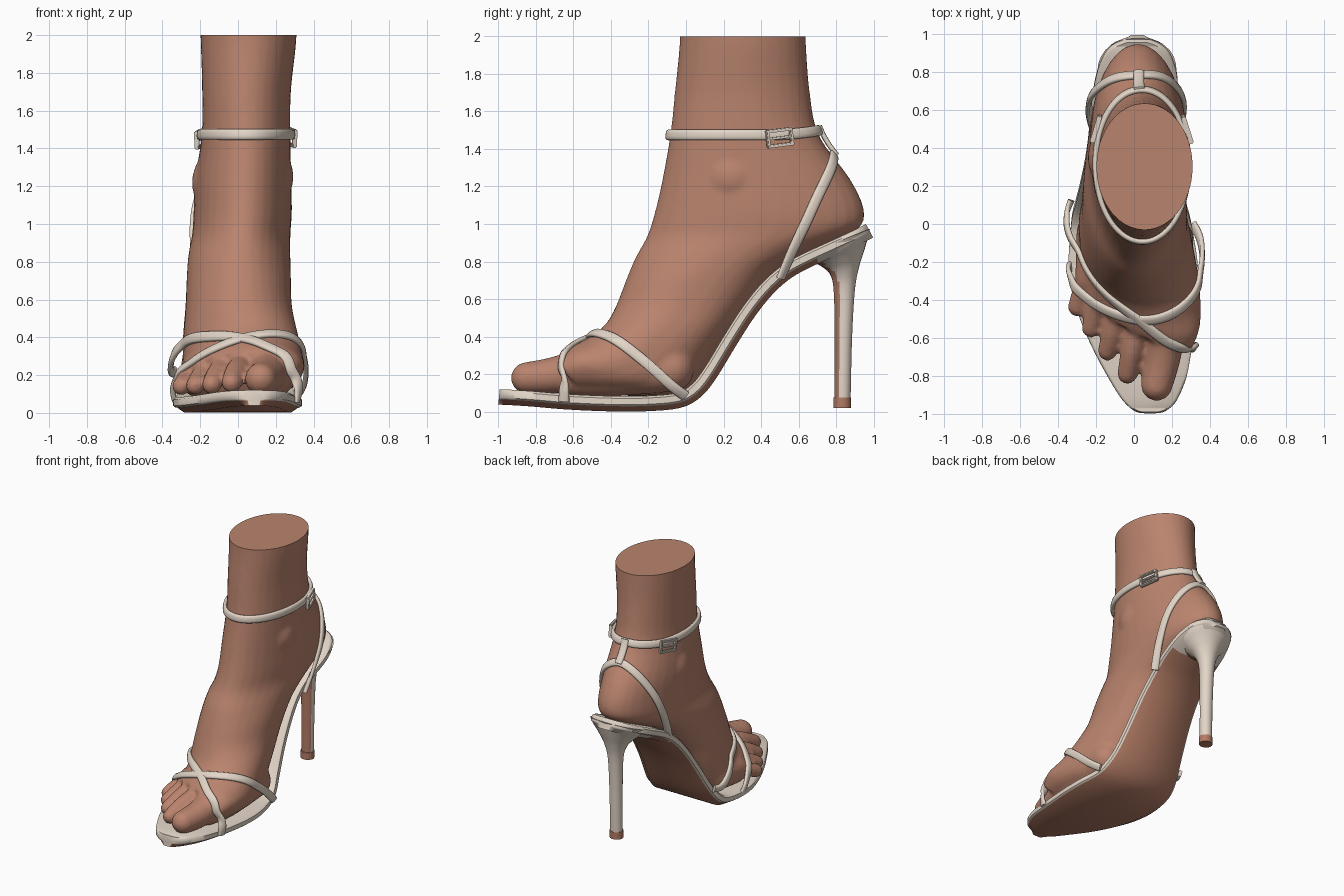
import bpy, bmesh, math
from mathutils import Vector, Matrix
from mathutils.bvhtree import BVHTree

if "Cube" in bpy.data.objects:
    bpy.data.objects.remove(bpy.data.objects["Cube"])


def material(name, rgb):
    m = bpy.data.materials.new(name)
    m.diffuse_color = (*rgb, 1)
    m.use_nodes = True
    m.node_tree.nodes["Principled BSDF"].inputs["Base Color"].default_value = m.diffuse_color
    return m


SKIN = material("skin", (0.49, 0.23, 0.155))
CREAM = material("cream_leather", (0.77, 0.67, 0.575))
TAN = material("tan_sole", (0.45, 0.2, 0.13))


def finish(name, bm, mats):
    bmesh.ops.recalc_face_normals(bm, faces=bm.faces)
    me = bpy.data.meshes.new(name)
    bm.to_mesh(me)
    bm.free()
    ob = bpy.data.objects.new(name, me)
    bpy.context.collection.objects.link(ob)
    for m in mats:
        me.materials.append(m)
    bpy.ops.object.select_all(action='DESELECT')
    ob.select_set(True)
    bpy.context.view_layer.objects.active = ob
    bpy.ops.object.shade_smooth_by_angle(angle=math.radians(50))
    return ob


def spline(rows, k, closed=False):
    """Catmull-Rom through rows of any length."""
    n, out = len(rows), []
    pick = (lambda i: rows[i % n]) if closed else (lambda i: rows[min(max(i, 0), n - 1)])
    for i in range(n if closed else n - 1):
        for j in range(k):
            t = j / k
            out.append([0.5 * (2 * b + (c - a) * t + (2 * a - 5 * b + 4 * c - d) * t * t
                               + (3 * b - a - 3 * c + d) * t ** 3)
                        for a, b, c, d in zip(pick(i - 1), pick(i), pick(i + 1), pick(i + 2))])
    return out if closed else out + [list(rows[-1])]


def loft(bm, rings, closed=False, dark=(), dark_end=9):
    """Skin rings together; segments listed in dark get material 1 up to y = dark_end."""
    vs = [[bm.verts.new(p) for p in r] for r in rings]
    n, m = len(vs), len(vs[0])
    for i in range(n if closed else n - 1):
        a, b = vs[i], vs[(i + 1) % n]
        for j in range(m):
            f = bm.faces.new((a[j], a[(j + 1) % m], b[(j + 1) % m], b[j]))
            f.material_index = 1 if j in dark and a[j].co.y < dark_end else 0
    if not closed:
        bm.faces.new(vs[0])
        bm.faces.new(vs[-1])


def oval(row, n=32):
    """Section from front/upper point A to back/lower point B."""
    ay, az, by, bz, xd, xp, hw, skew, e = row
    pts = []
    for i in range(n):
        c, s = math.cos(2 * math.pi * i / n), math.sin(2 * math.pi * i / n)
        if s < 0:
            c, s = math.copysign(abs(c) ** e, c), -abs(s) ** e
        x = (xd + xp) / 2 + (xd - xp) / 2 * s + hw * c
        u = (1 - s) / 2
        pts.append((x, ay + (by - ay) * u - skew * x, az + (bz - az) * u))
    return pts


# foot and lower leg: lofted sections from the cut leg to the ball
bm = bmesh.new()
leg = [
    (-.03, 2.1, .635, 2.1, .055, .055, .258, 0, 1),
    (-.035, 1.95, .64, 1.95, .055, .055, .252, 0, 1),
    (-.06, 1.7, .66, 1.7, .045, .045, .235, 0, 1),
    (-.085, 1.47, .71, 1.47, .045, .04, .235, 0, 1),
    (-.13, 1.22, .875, 1.24, .035, .02, .255, 0, 1),
    (-.17, 1.05, .95, 1.07, .03, .02, .26, 0, 1),
    (-.21, .93, .905, .965, .02, .015, .26, 0, .95),
    (-.27, .82, .67, .85, .015, 0, .27, 0, .9),
    (-.32, .7, .48, .75, .02, -.01, .275, 0, .8),
    (-.37, .57, .32, .56, .03, -.02, .28, 0, .75),
    (-.42, .47, .18, .355, .05, -.02, .3, .1, .7),
    (-.48, .405, .02, .12, .07, -.01, .315, .25, .7),
    (-.53, .365, -.2, .085, .07, -.01, .318, .4, .7),
    (-.58, .32, -.42, .09, .03, 0, .29, .5, .8)]
loft(bm, [oval(r) for r in spline(leg, 4)])

# toes and pads: overlapping balls along short paths (x, y, z, radius)
paths = [
    [(.17, -.5, .24, .115), (.15, -.7, .195, .098), (.12, -.85, .18, .084)],
    [(.03, -.5, .26, .065), (-.008, -.66, .22, .06), (-.035, -.79, .16, .055)],
    [(-.07, -.45, .25, .065), (-.11, -.57, .205, .058), (-.14, -.67, .15, .053)],
    [(-.16, -.38, .23, .065), (-.2, -.47, .185, .055), (-.227, -.55, .145, .051)],
    [(-.24, -.3, .2, .065), (-.28, -.38, .165, .054), (-.3, -.44, .14, .05)],
    [(.19, -.08, .23, .125), (.18, -.42, .2, .122), (.16, -.62, .185, .1)],
    [(-.18, -.05, .22, .125), (-.2, -.28, .19, .112)],
    [(.015, .6, .965, .145), (.02, .78, 1.055, .148)]]
balls = [p for t in paths for p in spline(t, 8)]
# ankle bones
balls += [(.095, .25, 1.25, .2), (-.045, .35, 1.22, .2)]
for x, y, z, r in balls:
    bmesh.ops.create_uvsphere(bm, u_segments=24, v_segments=14, radius=r,
                              matrix=Matrix.Translation((x, y, z)))
raw = finish("foot_raw", bm, [SKIN])
rm = raw.modifiers.new("blend", 'REMESH')
rm.mode, rm.voxel_size = 'VOXEL', .015
sm = raw.modifiers.new("soften", 'SMOOTH')
sm.factor, sm.iterations = .5, 8
bpy.context.view_layer.update()
blended = bpy.data.meshes.new_from_object(raw.evaluated_get(bpy.context.evaluated_depsgraph_get()))
bpy.data.objects.remove(raw)
bm = bmesh.new()
bm.from_mesh(blended)
bpy.data.meshes.remove(blended)
# flat cut across the leg
bmesh.ops.bisect_plane(bm, geom=bm.verts[:] + bm.edges[:] + bm.faces[:],
                       plane_co=(0, 0, 2), plane_no=(0, 0, 1), clear_outer=True)
bmesh.ops.edgeloop_fill(bm, edges=[e for e in bm.edges if e.is_boundary])
bmesh.ops.recalc_face_normals(bm, faces=bm.faces)
skin_tree = BVHTree.FromBMesh(bm)
finish("foot", bm, [SKIN])

# sole: welt edge in cream, underside in tan (y, top z, left x, right x)
sole = [
    (-.992, .12, .03, .14), (-.98, .119, -.005, .175), (-.95, .118, -.04, .21),
    (-.9, .115, -.08, .24), (-.8, .108, -.14, .278), (-.65, .095, -.22, .305),
    (-.5, .087, -.285, .325), (-.35, .083, -.33, .338), (-.2, .085, -.345, .335),
    (-.05, .1, -.335, .31), (.03, .145, -.325, .29), (.1, .235, -.305, .265),
    (.2, .4, -.28, .24), (.3, .555, -.26, .225), (.4, .68, -.245, .215),
    (.5, .77, -.235, .215), (.6, .83, -.225, .225), (.75, .9, -.205, .23),
    (.87, .955, -.165, .2), (.93, .985, -.115, .15), (.958, 1.0, -.05, .085)]
edge = [(.015, 0), (0, .012), (0, .045), (.012, .054), (.022, .056), (.06, .082)]
rows, rings = spline(sole, 4), []
for i, (y, z, xl, xr) in enumerate(rows):
    a, b = rows[max(i - 1, 0)], rows[min(i + 1, len(rows) - 1)]
    down = Vector((0, b[1] - a[1], a[0] - b[0])).normalized()
    hw, c = (xr - xl) / 2, Vector(((xl + xr) / 2, y, z))
    half = [(hw - min(q, .5 * hw), d) for q, d in edge]
    rings.append([c + Vector((w, 0, 0)) + down * d for w, d in half]
                 + [c + Vector((-w, 0, 0)) + down * d for w, d in reversed(half)])
bm = bmesh.new()
loft(bm, rings, dark=(3, 4, 5, 6, 7), dark_end=.68)
finish("sole", bm, [CREAM, TAN])

# stiletto heel flaring into the seat, tan on its front face
heel = [
    (.79, .07, .877, .07, .02, .02, .045, 0, 1), (.792, .4, .885, .4, .02, .02, .048, 0, 1),
    (.787, .64, .9, .65, .02, .02, .056, 0, 1), (.768, .73, .922, .77, .02, .02, .085, 0, 1),
    (.72, .775, .95, .86, .018, .02, .135, 0, 1), (.66, .8, .97, .93, .015, .02, .185, 0, .9),
    (.6, .82, .98, .975, .01, .02, .21, 0, .85)]
bm = bmesh.new()
loft(bm, [oval(r, 28) for r in spline(heel, 5)])
bmesh.ops.recalc_face_normals(bm, faces=bm.faces)
for f in bm.faces:
    c = f.calc_center_median()
    f.material_index = 1 if f.normal.y < -.5 or (c.y < .74 and f.normal.z < -.7) else 0
finish("heel", bm, [CREAM, TAN])
bm = bmesh.new()
loft(bm, [oval((.785, z, .88, z, .02, .02, .05, 0, 1), 28) for z in (.02, .075)])
finish("heel_tip", bm, [TAN])


def ribbon(name, pts, width=.056, thick=.026, closed=False, reach=.012, lift=.012):
    """Strap along the points, pulled onto the skin when nearer than reach."""
    path, normals = [], []
    for p in spline(pts, 8, closed):
        p = Vector(p)
        loc, no, _, _ = skin_tree.find_nearest(p)
        if (p - loc).dot(no) < reach:
            p = loc + no * lift
        path.append(p)
        normals.append(no)
    n = len(path)
    idx = (lambda i: i % n) if closed else (lambda i: min(max(i, 0), n - 1))
    for _ in range(3):
        path = [sum((path[idx(i + d)] for d in (-1, 0, 1)), Vector()) / 3 for i in range(n)]
    rings = []
    for i, p in enumerate(path):
        t = (path[idx(i + 1)] - path[idx(i - 1)]).normalized()
        no = sum((normals[idx(i + d)] for d in range(-4, 5)), Vector())
        no = (no - t * no.dot(t)).normalized()
        b = t.cross(no)
        rings.append([p + b * u * width / 2 + no * v * thick / 2 for u, v in
                      ((-1, -.5), (-1, .3), (-.8, .8), (-.3, 1), (.3, 1),
                       (.8, .8), (1, .3), (1, -.5), (.75, -1), (-.75, -1))])
    bm = bmesh.new()
    loft(bm, rings, closed)
    finish(name, bm, [CREAM])


# crossed toe straps
ribbon("toe_strap_front", [
    (.31, -.65, .05), (.32, -.65, .14), (.27, -.64, .25), (.17, -.6, .32), (.05, -.5, .365),
    (-.1, -.35, .385), (-.22, -.22, .385), (-.31, -.12, .35), (-.352, -.03, .28),
    (-.355, .06, .22), (-.33, .13, .22)])
ribbon("toe_strap_back", [
    (.31, 0, .08), (.35, -.08, .14), (.36, -.2, .25), (.325, -.33, .35), (.24, -.45, .415),
    (.1, -.495, .395), (-.05, -.48, .355), (-.2, -.42, .29), (-.31, -.33, .21),
    (-.345, -.25, .12), (-.335, -.22, .06)])
# strap behind the heel, tab and ankle strap
side = [(.215, .5, .7), (.24, .565, .85), (.25, .635, 1.0), (.22, .7, 1.15), (.125, .765, 1.3)]
ribbon("heel_strap", [(.01 + x, y, z) for x, y, z in side] + [(.02, .785, 1.37)]
       + [(.01 - x, y, z) for x, y, z in reversed(side)])
ribbon("heel_tab", [(.025, .79, 1.35), (.025, .77, 1.43), (.025, .74, 1.54)], lift=.022, reach=.1)
ring = [2 * math.pi * i / 20 for i in range(20)]
ribbon("ankle_strap", [(.045 + .26 * math.cos(a), .32 + .42 * math.sin(a),
                        1.475 + .035 * max(0, math.sin(a)) ** 3) for a in ring],
       closed=True, reach=1, lift=.014)

# buckles on both sides of the ankle strap
for sx, name in ((1, "buckle_right"), (-1, "buckle_left")):
    loc, no, _, _ = skin_tree.find_nearest(Vector((.045 + sx * .3, .52, 1.47)))
    no = Vector((no.x, no.y, 0)).normalized()
    t = Vector((0, 0, 1)).cross(no) * sx
    up = (Vector((0, 0, 1)) + t * -.12).normalized()
    t = (t - up * t.dot(up)).normalized()
    frame = Matrix((t, up, no)).transposed().to_4x4()
    frame.translation = loc + no * .03
    bm = bmesh.new()
    for x, y, lx, ly in ((0, .04, .15, .018), (0, -.04, .15, .018), (.066, 0, .018, .09),
                         (-.066, 0, .018, .09), (0, 0, .13, .014)):
        bmesh.ops.create_cube(bm, size=1, matrix=frame @ Matrix.Translation((x, y, 0))
                              @ Matrix.Diagonal((lx, ly, .026, 1)))
    bmesh.ops.bevel(bm, geom=bm.edges[:], offset=.005, segments=2, affect='EDGES')
    finish(name, bm, [CREAM])
